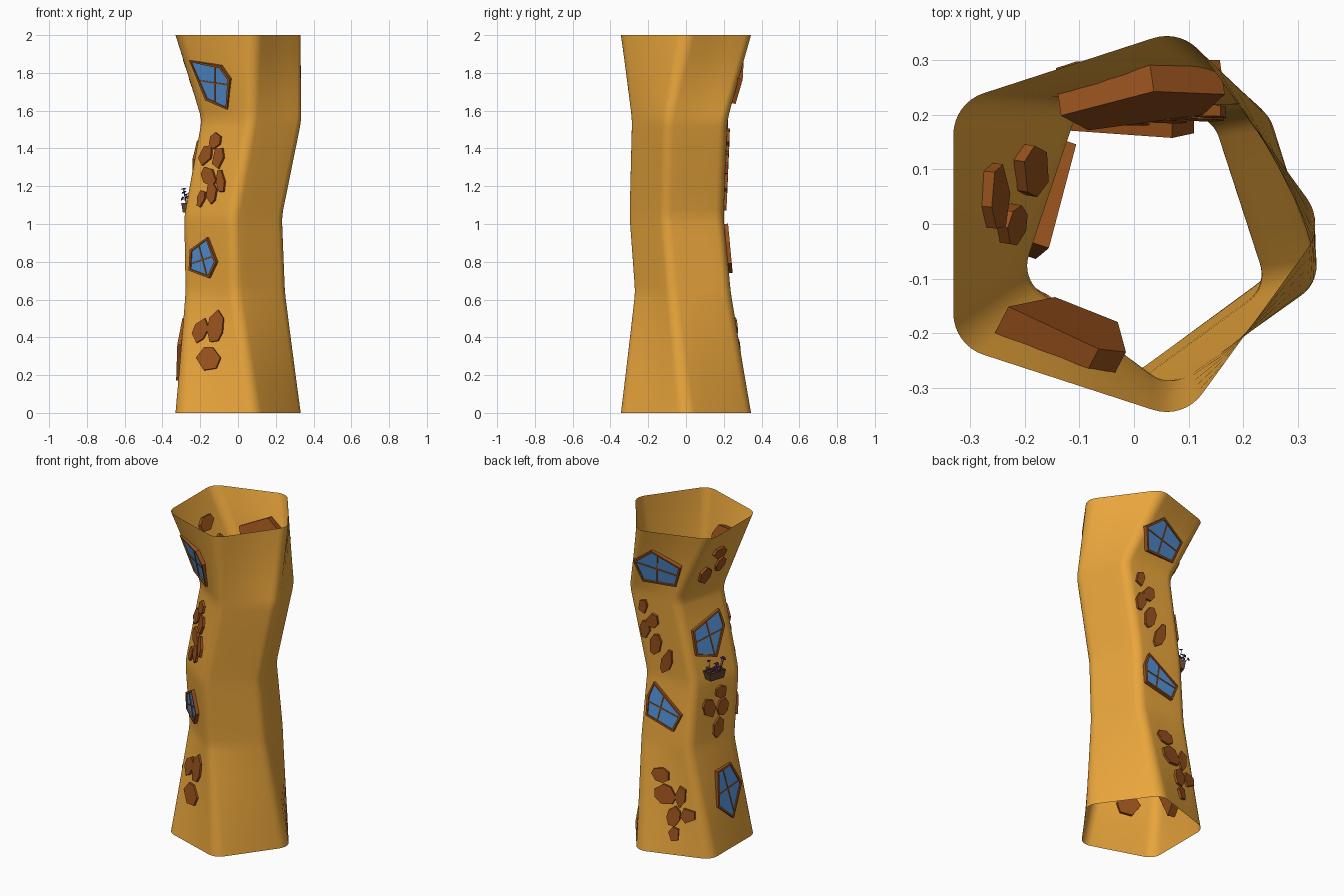
import bpy, bmesh, math, random
from mathutils import Vector, Matrix
from mathutils.bvhtree import BVHTree
from mathutils.geometry import intersect_line_plane, intersect_line_line_2d

if "Cube" in bpy.data.objects:
    bpy.data.objects.remove(bpy.data.objects["Cube"])

random.seed(4)


def material(name, rgb):
    m = bpy.data.materials.new(name)
    m.diffuse_color = (*rgb, 1)
    m.use_nodes = True
    m.node_tree.nodes["Principled BSDF"].inputs["Base Color"].default_value = m.diffuse_color
    return m


WALL = material("plaster", (0.82, 0.38, 0.045))
BROWN = material("brown", (0.32, 0.085, 0.012))
GLASS = material("glass", (0.09, 0.29, 0.68))
DARK = material("planter_wood", (0.13, 0.06, 0.035))
STEM = material("stem", (0.10, 0.10, 0.09))
PURPLE = material("petal", (0.17, 0.035, 0.38))


def finish(name, bm, mats):
    me = bpy.data.meshes.new(name)
    bm.to_mesh(me)
    bm.free()
    for m in mats:
        me.materials.append(m)
    ob = bpy.data.objects.new(name, me)
    bpy.context.collection.objects.link(ob)
    return ob


# Tower: rounded pentagon rings, shifted and twisted per level
def ring(z, cx, cy, s, rot):
    pts = []
    for k in range(5):
        a = math.radians(72 * k + rot)
        c = Vector((cx + 0.278 * s * math.cos(a), cy + 0.278 * s * math.sin(a), z))
        for i in range(9):
            b = a + math.radians(-36 + 9 * i)
            pts.append(c + 0.08 * s * Vector((math.cos(b), math.sin(b), 0)))
    out = []
    for i, p in enumerate(pts):
        out.append(p)
        if i % 9 == 8:
            q = pts[(i + 1) % len(pts)]
            out += [p.lerp(q, t / 4) for t in (1, 2, 3)]
    return out


def mix(a, b, t):
    return [p.lerp(q, t) for p, q in zip(a, b)]


levels = [ring(0, -0.026, 0, 1, 0), ring(0.64, -0.0145, 0.004, 0.763, -18),
          ring(1.04, -0.026, -0.03, 0.75, -18), ring(1.55, 0.073, -0.012, 0.765, -19),
          ring(2, -0.026, 0, 1, 0)]
rings = [levels[0]]
for i in range(1, 5):
    lo, hi = levels[i - 1], levels[i]
    span = hi[0].z - lo[0].z
    e = 0.035 / span
    start = e if i > 1 else 0
    end = 1 - e if i < 4 else 1
    rings += [mix(lo, hi, start + (end - start) * t / 4) for t in (1, 2, 3, 4)]
    if i < 4:                       # soft bend at each inner level
        up = levels[i + 1]
        above = mix(hi, up, 0.035 / (up[0].z - hi[0].z))
        rings += [mix(mix(rings[-1], above, 0.5), hi, 0.5), above]

bm = bmesh.new()
rows = [[bm.verts.new(p) for p in r] for r in rings]
n = len(rows[0])
for a, b in zip(rows, rows[1:]):
    for i in range(n):
        j = (i + 1) % n
        bm.faces.new((a[i], a[j], b[j], b[i])).smooth = True
bm.normal_update()
bvh = BVHTree.FromBMesh(bm)
finish("tower_wall", bm, [WALL])


# Placing on the wall: outlines are given as seen from front, back or left
def ray(side, u, z):
    if side == "left":
        return Vector((-2, u, z)), Vector((1, 0, 0))
    s = -1 if side == "front" else 1
    return Vector((u, 2 * s, z)), Vector((0, -s, 0))


def seat(side, pts):
    u = sum(p[0] for p in pts) / len(pts)
    z = sum(p[1] for p in pts) / len(pts)
    o, d = ray(side, u, z)
    hit, nor, _, _ = bvh.ray_cast(o, d)
    if nor.dot(d) > 0:
        nor = -nor
    t = Vector((0, 0, 1)).cross(nor).normalized()
    M = Matrix((t, nor.cross(t), nor)).transposed().to_4x4()
    M.translation = hit
    inv = M.inverted()
    flat = []
    for p in pts:
        o, d = ray(side, *p)
        flat.append((inv @ intersect_line_plane(o, o + d, hit, nor)).to_2d())
    area = sum(a.cross(b) for a, b in zip(flat, flat[1:] + flat[:1]))
    return M, flat if area > 0 else flat[::-1]


def slab(bm, M, flat, lo, hi):
    a = [bm.verts.new(M @ Vector((*p, lo))) for p in flat]
    b = [bm.verts.new(M @ Vector((*p, hi))) for p in flat]
    k = len(flat)
    for i in range(k):
        j = (i + 1) % k
        bm.faces.new((a[i], a[j], b[j], b[i]))
    bm.faces.new(a[::-1])
    return bm.faces.new(b)


# Windows: thick frame, recessed glass, crossed glazing bars
def window(name, side, pts, tilt):
    M, flat = seat(side, pts)
    bm = bmesh.new()
    top = slab(bm, M, flat, -0.045, 0.02)
    bm.normal_update()
    bmesh.ops.inset_region(bm, faces=[top], thickness=0.014)
    bmesh.ops.inset_region(bm, faces=[top], thickness=0.0005, depth=-0.007)
    top.material_index = 1
    c = sum(flat, Vector((0, 0))) / len(flat)
    for k in range(4):
        a = math.radians(tilt + 90 * k)
        d = Vector((math.cos(a), math.sin(a)))
        for p, q in zip(flat, flat[1:] + flat[:1]):
            h = intersect_line_line_2d(c, c + d, p, q)
            if h:
                w = Vector((-d.y, d.x)) * 0.0035
                e = h - d * 0.008
                slab(bm, M, [c - w, e - w, e + w, c + w], 0.01, 0.017)
    finish(name, bm, [BROWN, GLASS])


window("window_front_top", "front", [(-0.25, 1.87), (-0.085, 1.84), (-0.035, 1.77), (-0.05, 1.61), (-0.165, 1.66)], -8)
window("window_front_low", "front", [(-0.155, 0.93), (-0.105, 0.80), (-0.145, 0.715), (-0.25, 0.755), (-0.245, 0.865)], 15)
window("window_left_top", "left", [(0.16, 1.36), (-0.03, 1.44), (-0.05, 1.34), (0.03, 1.17), (0.16, 1.21)], 10)
window("window_left_low", "left", [(0.08, 0.48), (-0.03, 0.50), (-0.1, 0.36), (-0.01, 0.17), (0.1, 0.27)], 12)
window("window_back_top", "back", [(0.16, 1.77), (0.03, 1.87), (-0.14, 1.79), (-0.09, 1.65), (0.12, 1.64)], -8)
window("window_back_low", "back", [(0.07, 1.0), (-0.13, 0.85), (-0.08, 0.74), (0.11, 0.79), (0.11, 0.91)], -12)


# Exposed stones: irregular polygons (u, z, width, height, tilt)
def stones(name, side, items):
    bm = bmesh.new()
    for u, z, w, h, tilt in items:
        k = random.choice((5, 6, 6, 7))
        r = math.radians(tilt)
        off = random.random() * 6
        pts = []
        for i in range(k):
            a = off + math.tau * (i + random.uniform(-0.18, 0.18)) / k
            x, y = w / 2 * math.cos(a), h / 2 * math.sin(a)
            pts.append((u + x * math.cos(r) - y * math.sin(r), z + x * math.sin(r) + y * math.cos(r)))
        M, flat = seat(side, pts)
        slab(bm, M, flat, -0.02, 0.014)
    finish(name, bm, [BROWN])


stones("stones_front_top", "front", [
    (-0.115, 1.44, 0.06, 0.09, -15), (-0.165, 1.365, 0.065, 0.12, -25), (-0.10, 1.35, 0.06, 0.125, -10),
    (-0.15, 1.25, 0.075, 0.11, 20), (-0.087, 1.225, 0.045, 0.13, 5), (-0.135, 1.165, 0.055, 0.12, -5),
    (-0.19, 1.135, 0.04, 0.10, -15)])
stones("stones_front_low", "front", [
    (-0.115, 0.455, 0.085, 0.18, -10), (-0.195, 0.435, 0.075, 0.14, -25), (-0.153, 0.285, 0.13, 0.13, 0)])
stones("stones_left_top", "left", [
    (0.05, 1.84, 0.13, 0.08, 20), (0.0, 1.745, 0.075, 0.10, 0), (0.10, 1.70, 0.09, 0.13, -20)])
stones("stones_left_low", "left", [
    (0.02, 0.955, 0.08, 0.08, 10), (0.10, 0.875, 0.08, 0.13, -15), (0.01, 0.86, 0.075, 0.11, 10),
    (0.04, 0.74, 0.07, 0.13, 10)])
stones("stones_back_top", "back", [
    (0.14, 1.46, 0.06, 0.10, 10), (0.075, 1.385, 0.08, 0.10, 30), (0.13, 1.32, 0.07, 0.12, 10),
    (0.06, 1.24, 0.08, 0.14, 15), (-0.015, 1.15, 0.07, 0.17, 20)])
stones("stones_back_low", "back", [
    (-0.01, 0.46, 0.12, 0.09, 0), (-0.045, 0.35, 0.14, 0.12, 20), (-0.14, 0.355, 0.07, 0.14, 10),
    (-0.19, 0.25, 0.09, 0.10, 20), (-0.105, 0.23, 0.08, 0.13, 10), (-0.115, 0.125, 0.07, 0.09, 0)])

# Flower box on the left wall
M, _ = seat("left", [(0.07, 1.085)])
R = M.to_3x3()
out = Vector((R.col[2].x, R.col[2].y, 0)).normalized()
side = Vector((0, 0, 1)).cross(out)
base = M.translation
box = Matrix((side, out, Vector((0, 0, 1)))).transposed().to_4x4()
box.translation = base
bm = bmesh.new()
bmesh.ops.create_cube(bm, size=1)
for v in bm.verts:
    grow = 1 if v.co.z > 0 else 0.82
    v.co = box @ Vector((v.co.x * 0.115 * grow, 0.027 + v.co.y * 0.065 * grow, v.co.z * 0.05))
bm.normal_update()
if bm.calc_volume(signed=True) < 0:
    bmesh.ops.reverse_faces(bm, faces=bm.faces[:])
top = max(bm.faces, key=lambda f: f.calc_center_median().z)
bmesh.ops.inset_region(bm, faces=[top], thickness=0.007)
bmesh.ops.inset_region(bm, faces=[top], thickness=0.0005, depth=-0.01)
finish("planter_box", bm, [DARK])

# Flowers: thin leaning stems with small five-petal blooms
bm = bmesh.new()
for i in range(11):
    x = -0.05 + 0.01 * i
    root = box @ Vector((x * 0.8, 0.03 + random.uniform(-0.015, 0.015), 0.015))
    tip = box @ Vector((x * 1.15, 0.045 + random.uniform(-0.035, 0.04), random.uniform(0.05, 0.105)))
    d = tip - root
    rot = d.to_track_quat("Z", "Y").to_matrix().to_4x4()
    bmesh.ops.create_cone(bm, segments=5, radius1=0.002, radius2=0.0015, depth=d.length,
                          matrix=Matrix.Translation((root + tip) / 2) @ rot)
    old = set(bm.faces)
    for k in range(5):
        a = math.tau * k / 5
        bmesh.ops.create_icosphere(bm, subdivisions=1, radius=0.0055, matrix=Matrix.Translation(tip) @ rot @
                                   Matrix.Translation((0.007 * math.cos(a), 0.007 * math.sin(a), 0)) @
                                   Matrix.Diagonal((1, 1, 0.5, 1)))
    for f in bm.faces:
        if f not in old:
            f.material_index = 1
finish("flowers", bm, [STEM, PURPLE])
